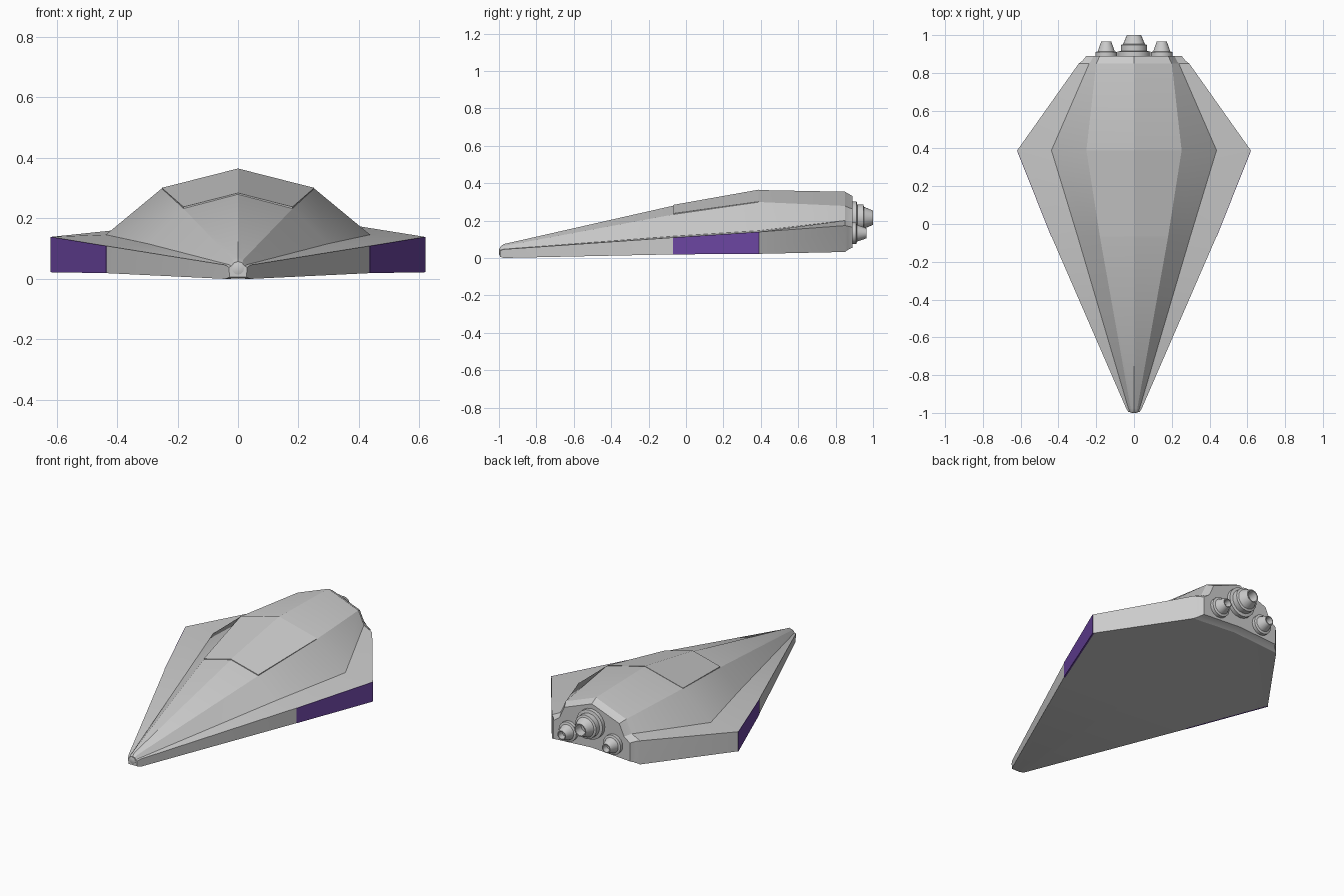
import bpy, bmesh, math

if "Cube" in bpy.data.objects:
    bpy.data.objects.remove(bpy.data.objects["Cube"])


def finish(name, bm, angle=25, mat=None):
    bmesh.ops.recalc_face_normals(bm, faces=bm.faces)
    me = bpy.data.meshes.new(name)
    bm.to_mesh(me)
    bm.free()
    ob = bpy.data.objects.new(name, me)
    bpy.context.collection.objects.link(ob)
    if mat:
        me.materials.append(mat)
    bpy.ops.object.select_all(action='DESELECT')
    ob.select_set(True)
    bpy.context.view_layer.objects.active = ob
    bpy.ops.object.shade_smooth_by_angle(angle=math.radians(angle))
    return ob


def loft(name, rings, **kw):
    """Skin a list of closed rings of 3D points and cap both ends."""
    bm = bmesh.new()
    vs = [[bm.verts.new(p) for p in r] for r in rings]
    n = len(vs[0])
    for a, b in zip(vs, vs[1:]):
        for i in range(n):
            j = (i + 1) % n
            bm.faces.new((a[i], a[j], b[j], b[i]))
    bm.faces.new(vs[0])
    bm.faces.new(vs[-1])
    return finish(name, bm, **kw)


def mirrored(y, half):
    """Half section, first and last points on x = 0, made into a full ring."""
    full = half + [(-x, z) for x, z in reversed(half[1:-1])]
    return [(x, y, z) for x, z in full]


# Hull: keel, lower rim, upper rim, deck edge, shoulder, ridge
stations = [
    (-0.995, [(0, .006), (.028, .006), (.030, .038), (.022, .042), (.014, .053), (0, .058)]),
    (-0.975, [(0, .001), (.042, .000), (.042, .046), (.030, .047), (.018, .064), (0, .074)]),
    (-0.07, [(0, .022), (.435, .019), (.435, .109), (.297, .116), (.180, .232), (0, .279)]),
    (0.39, [(0, .034), (.618, .022), (.618, .139), (.437, .146), (.252, .299), (0, .363)]),
    (0.85, [(0, .052), (.292, .032), (.292, .173), (.237, .200), (.200, .278), (0, .354)]),
    (0.865, [(0, .062), (.272, .043), (.272, .170), (.226, .197), (.192, .271), (0, .345)]),
    (0.89, [(0, .070), (.252, .055), (.252, .164), (.214, .192), (.182, .262), (0, .331)]),
]
loft("hull", [mirrored(y, h) for y, h in stations])

# Raised canopy panel on top of the hull
loft("canopy_panel", [
    mirrored(-0.066, [(0, .25), (.180, .215), (.180, .238), (0, .284)]),
    mirrored(0.388, [(0, .32), (.252, .280), (.252, .301), (0, .365)])])

# Coloured panels on the side walls
purple = bpy.data.materials.new("purple_paint")
purple.diffuse_color = (0.15, 0.06, 0.36, 1)
purple.use_nodes = True
purple.node_tree.nodes["Principled BSDF"].inputs["Base Color"].default_value = purple.diffuse_color
for s, side in ((1, "right"), (-1, "left")):
    rings = []
    for y, x, lo, hi in ((-.07, .437, .019, .109), (.39, .620, .022, .139)):
        rings.append([(s * x, y, lo), (s * x, y, hi),
                      (s * (x - .01), y, hi), (s * (x - .01), y, lo)])
    loft("side_panel_" + side, rings, mat=purple)


def lathe(name, profile, x, z, n=20):
    """Revolve (radius, y) points about an axis along y."""
    ang = [2 * math.pi * i / n for i in range(n)]
    loft(name, [[(x + r * math.cos(a), y, z + r * math.sin(a)) for a in ang]
                for r, y in profile], angle=30)


# Engines: mounting collar, tapered hollow nozzle
lathe("main_engine", [(.087, .87), (.087, .912), (.070, .916), (.070, .948),
                      (.058, .952), (.038, 1.0), (.032, 1.0), (.028, .95)], 0, .215)
for s, side in ((1, "right"), (-1, "left")):
    lathe("engine_" + side, [(.058, .87), (.058, .910), (.045, .914), (.027, .965),
                             (.022, .965), (.019, .93)], s * .147, .132)

# Nose sensor
lathe("nose_tip", [(.010, -1.0), (.020, -.997), (.020, -.97)], 0, .034, 12)
